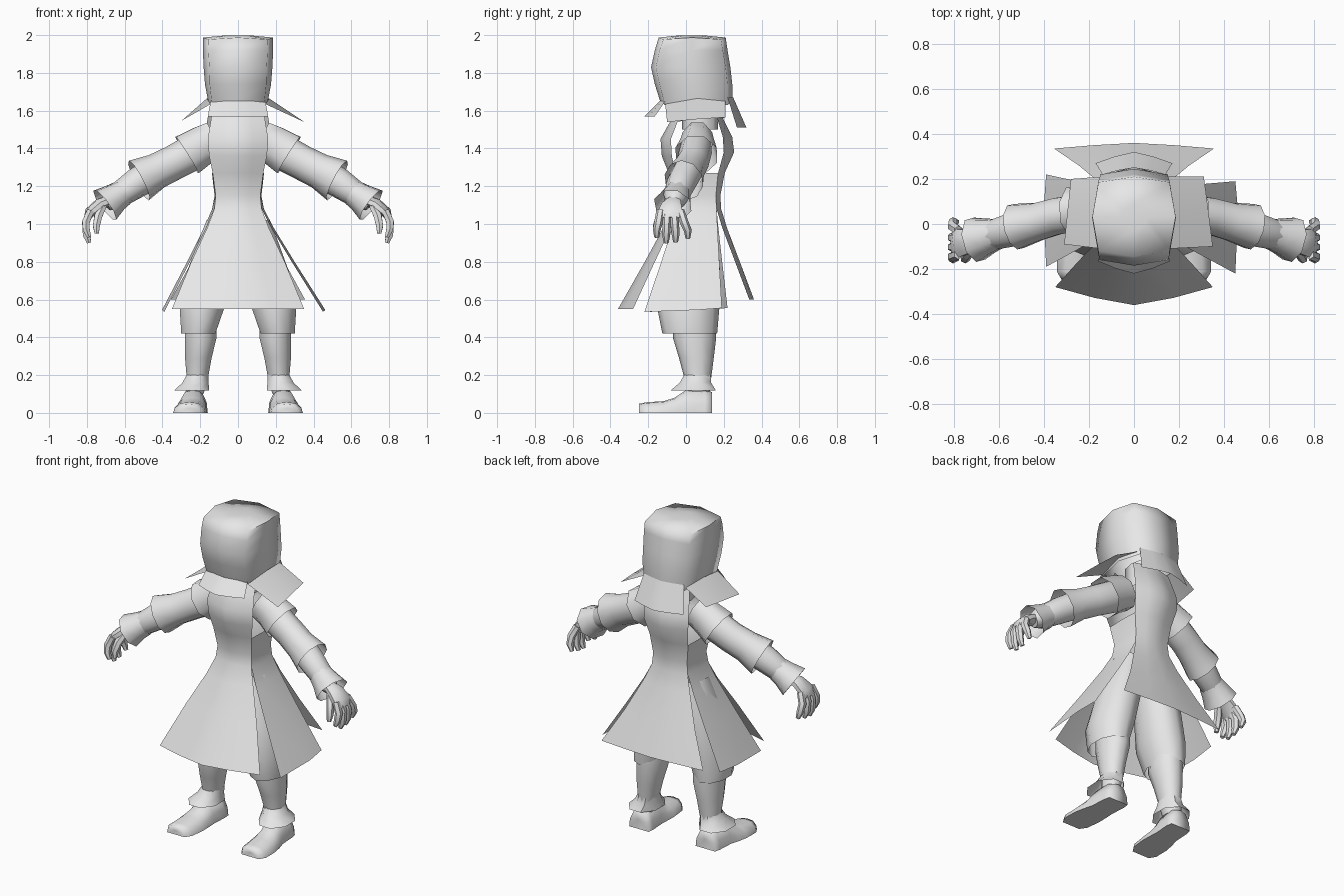
import bpy, bmesh, math
from mathutils import Vector

grey = bpy.data.materials.new("plain_grey")
grey.diffuse_color = (0.8, 0.8, 0.8, 1)


def loft(name, rows, closed=True, caps=(False, False), angle=50):
    """Skin rows of points; closed makes tubes, open makes cloth sheets."""
    bm = bmesh.new()
    vr = [[bm.verts.new(p) for p in r] for r in rows]
    n = len(rows[0])
    for a, b in zip(vr, vr[1:]):
        for i in range(n if closed else n - 1):
            j = (i + 1) % n
            bm.faces.new((a[i], a[j], b[j], b[i]))
    for cap, r in zip(caps, (vr[0], vr[-1])):
        if cap:
            c = bm.verts.new(sum((v.co for v in r), Vector()) / n)
            for i in range(n):
                bm.faces.new((r[i], r[(i + 1) % n], c))
    bmesh.ops.recalc_face_normals(bm, faces=bm.faces)
    me = bpy.data.meshes.new(name)
    bm.to_mesh(me)
    bm.free()
    me.materials.append(grey)
    ob = bpy.data.objects.new(name, me)
    bpy.context.collection.objects.link(ob)
    bpy.ops.object.select_all(action='DESELECT')
    bpy.context.view_layer.objects.active = ob
    ob.select_set(True)
    bpy.ops.object.shade_smooth_by_angle(angle=math.radians(angle))
    return ob


def tube(name, side, path, n=8, ref=(0, 0, 1), caps=(False, False), axis=None):
    """Elliptic tube; path holds (centre, horizontal radius, other radius)."""
    cs = [Vector(p[0]) for p in path]
    rows = []
    for i, (c, r1, r2) in enumerate(path):
        a = (cs[min(i + 1, len(cs) - 1)] - cs[max(i - 1, 0)]).normalized()
        if axis:
            a = Vector(axis)
        s = a.cross(Vector(ref)).normalized()
        u = s.cross(a)
        ring = []
        for k in range(n):
            t = 2 * math.pi * (k + 0.5) / n
            p = cs[i] + s * r1 * math.cos(t) + u * r2 * math.sin(t)
            ring.append((p.x * side, p.y, p.z))
        rows.append(ring)
    return loft(name, rows, caps=caps)


def level(z, x, yf, yb, corner, drop=0.0):
    """Eight-sided level with softened corners."""
    ym = (yf + yb) / 2
    f, b = yf + 0.025, yb - 0.025
    return [(0, yf, z), (corner, f, z - drop), (x, ym, z), (corner, b, z - drop),
            (0, yb, z), (-corner, b, z - drop), (-x, ym, z), (-corner, f, z - drop)]


def panel(name, rows):
    """Mirrored sheet; each row is (z, half width, centre y, edge y)."""
    pts = []
    for z, x, yc, ye in rows:
        ym = yc + (ye - yc) * 0.4
        pts.append([(-x, ye, z), (-x / 2, ym, z), (0, yc, z), (x / 2, ym, z), (x, ye, z)])
    return loft(name, pts, closed=False)


# hood with its loose hanging flaps
loft("hood", [level(1.65, 0.158, -0.137, 0.245, 0.138, 0.02),
              level(1.74, 0.175, -0.165, 0.245, 0.15), level(1.83, 0.182, -0.185, 0.235, 0.152),
              level(1.92, 0.186, -0.165, 0.22, 0.157), level(1.987, 0.185, -0.145, 0.21, 0.158, 0.01),
              level(1.999, 0.06, -0.03, 0.09, 0.05)], caps=(False, True), angle=78)
panel("hood_front_flap", [(1.65, 0.145, -0.14, -0.11), (1.57, 0.16, -0.22, -0.165)])
panel("hood_back_flap", [(1.67, 0.14, 0.25, 0.22), (1.51, 0.17, 0.32, 0.27)])
loft("hood_side_flap_a", [[(0.145, -0.11, 1.635), (0.165, 0.06, 1.665), (0.145, 0.21, 1.65)],
                          [(0.35, -0.10, 1.54), (0.33, 0.06, 1.555), (0.31, 0.21, 1.565)]], closed=False)
loft("hood_side_flap_b", [[(-0.145, -0.11, 1.635), (-0.165, 0.06, 1.665), (-0.145, 0.21, 1.65)],
                          [(-0.31, -0.09, 1.54), (-0.295, 0.06, 1.55), (-0.28, 0.20, 1.56)]], closed=False)
loft("neck", [level(1.50, 0.085, -0.02, 0.17, 0.07), level(1.65, 0.085, -0.02, 0.17, 0.07)], angle=90)

# coat: one long front and one long back panel, from collar to hem
panel("coat_front", [(1.61, 0.135, -0.05, -0.01), (1.54, 0.145, -0.085, -0.045), (1.45, 0.16, -0.135, -0.08),
                     (1.36, 0.153, -0.128, -0.075), (1.27, 0.134, -0.092, -0.055), (1.15, 0.118, -0.062, -0.035),
                     (1.08, 0.125, -0.072, -0.045), (0.98, 0.163, -0.12, -0.08),
                     (0.80, 0.247, -0.218, -0.165), (0.55, 0.35, -0.36, -0.28)])
panel("coat_back", [(1.61, 0.13, 0.18, 0.15), (1.56, 0.14, 0.195, 0.165), (1.46, 0.155, 0.245, 0.195),
                    (1.38, 0.155, 0.255, 0.20), (1.27, 0.134, 0.205, 0.17), (1.15, 0.118, 0.182, 0.158),
                    (1.08, 0.125, 0.186, 0.162), (0.98, 0.163, 0.217, 0.192),
                    (0.80, 0.245, 0.285, 0.26), (0.60, 0.355, 0.36, 0.335)])

# coat sides: waist running down into the flaring side panels
for side, x, shift in ((1, 0.45, 0.0), (-1, 0.39, 0.03)):
    rows = [[(side * 0.134, -0.055, 1.27), (side * 0.138, 0.06, 1.27), (side * 0.134, 0.17, 1.27)],
            [(side * 0.118, -0.035, 1.15), (side * 0.124, 0.06, 1.15), (side * 0.118, 0.158, 1.15)]]
    for z, t in ((1.08, 0.0), (0.98, 0.16), (0.80, 0.5), (0.545, 1.0)):
        w = 0.125 + (x - 0.125) * t
        rows.append([(side * w, -0.045 + (-0.175 + shift) * t, z - 0.01 * t),
                     (side * (w + 0.012), 0.06, z),
                     (side * w, 0.162 + (0.028 + shift) * t, z + 0.01 * t)])
    loft("coat_side", rows, closed=False)

for side in (1, -1):
    # sleeves: shoulder cape, upper sleeve, forearm and cuff
    tube("shoulder_cape", side, [((0.12, 0.06, 1.45), 0.085, 0.105),
                                 ((0.19, 0.06, 1.415), 0.095, 0.112),
                                 ((0.27, 0.055, 1.365), 0.118, 0.122)])
    tube("upper_sleeve", side, [((0.12, 0.06, 1.445), 0.075, 0.085),
                                ((0.20, 0.055, 1.40), 0.085, 0.097),
                                ((0.34, 0.035, 1.325), 0.085, 0.093),
                                ((0.43, 0.01, 1.28), 0.088, 0.095),
                                ((0.525, -0.012, 1.23), 0.105, 0.118)], n=10)
    tube("forearm", side, [((0.43, 0.01, 1.28), 0.08, 0.085),
                           ((0.54, -0.025, 1.215), 0.078, 0.08),
                           ((0.65, -0.055, 1.14), 0.066, 0.066),
                           ((0.70, -0.065, 1.105), 0.04, 0.04)], n=10, caps=(False, True))
    tube("cuff", side, [((0.61, -0.045, 1.165), 0.072, 0.073),
                        ((0.65, -0.055, 1.14), 0.083, 0.08),
                        ((0.705, -0.07, 1.10), 0.104, 0.10)])

    # hand with curled fingers
    tube("palm", side, [((0.68, -0.065, 1.125), 0.04, 0.03), ((0.73, -0.075, 1.105), 0.055, 0.033),
                        ((0.785, -0.085, 1.06), 0.07, 0.028), ((0.80, -0.085, 1.03), 0.06, 0.018)],
         caps=(True, True))
    for y, tip_y, tip_z in ((-0.135, -0.155, 0.93), (-0.10, -0.105, 0.90),
                            (-0.065, -0.055, 0.905), (-0.03, 0.01, 0.925)):
        tube("finger", side, [((0.78, y, 1.07), 0.022, 0.022),
                              ((0.806, (y + tip_y) / 2, 1.01), 0.023, 0.023),
                              ((0.803, tip_y, tip_z + 0.04), 0.021, 0.021),
                              ((0.788, tip_y, tip_z), 0.013, 0.013)], n=6, ref=(0, 1, 0), caps=(True, True))
    tube("thumb", side, [((0.715, -0.10, 1.095), 0.022, 0.022), ((0.74, -0.135, 1.04), 0.024, 0.024),
                         ((0.75, -0.155, 0.99), 0.021, 0.021), ((0.748, -0.16, 0.95), 0.013, 0.013)],
         n=6, ref=(0, 1, 0), caps=(True, True))

    # trousers and lower legs
    up = {"ref": (0, 1, 0), "axis": (0, 0, -1)}
    tube("trouser_leg", side, [((0.09, 0.05, 1.02), 0.08, 0.10), ((0.115, 0.04, 0.90), 0.105, 0.13),
                               ((0.15, 0.03, 0.75), 0.125, 0.15), ((0.19, 0.012, 0.56), 0.125, 0.165),
                               ((0.21, 0.02, 0.42), 0.095, 0.145)], n=10, **up)
    tube("lower_leg", side, [((0.197, 0.045, 0.46), 0.088, 0.115), ((0.197, 0.045, 0.40), 0.088, 0.115),
                             ((0.21, 0.055, 0.29), 0.074, 0.092), ((0.215, 0.062, 0.19), 0.06, 0.072),
                             ((0.23, 0.065, 0.10), 0.05, 0.06)], n=10, **up)
    tube("ankle_cuff", side, [((0.215, 0.06, 0.20), 0.062, 0.076), ((0.225, 0.05, 0.16), 0.075, 0.09),
                              ((0.245, 0.038, 0.118), 0.10, 0.13)], **up)

    # shoe lofted from heel to toe
    rows = []
    for y, cx, w, h in ((0.138, 0.232, 0.068, 0.11), (0.10, 0.234, 0.074, 0.125), (0.0, 0.24, 0.074, 0.12),
                        (-0.06, 0.247, 0.084, 0.08), (-0.12, 0.252, 0.09, 0.062),
                        (-0.21, 0.258, 0.085, 0.056), (-0.25, 0.26, 0.06, 0.048)):
        rows.append([(side * (cx + w * fx), y, h * fz) for fx, fz in
                     ((-1, 0), (-0.92, 0.45), (-0.55, 0.92), (0, 1), (0.55, 0.92), (0.92, 0.45), (1, 0))])
    loft("shoe", rows, caps=(True, True), angle=88)
